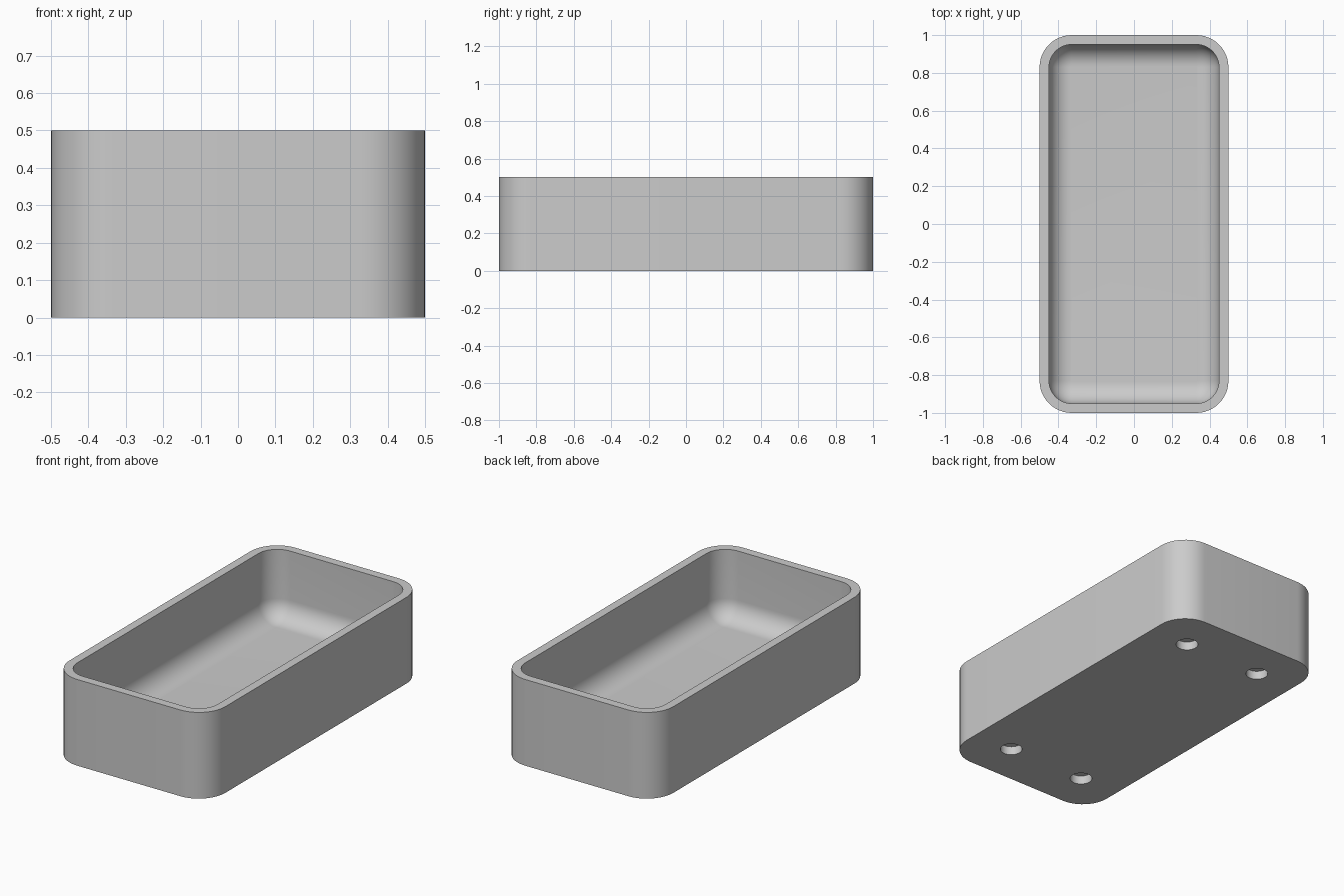
import bpy
import bmesh
from math import cos, sin, pi

cube = bpy.data.objects.get("Cube")
if cube:
    bpy.data.objects.remove(cube, do_unlink=True)

# Size of the tray
HALF_X, HALF_Y, HEIGHT = 0.5, 1.0, 0.5
WALL, FLOOR = 0.05, 0.1
CORNER, FILLET = 0.17, 0.115
STEPS = 12

grey = bpy.data.materials.new("plain grey")
grey.use_nodes = True
grey.diffuse_color = (0.6, 0.6, 0.6, 1)
grey.node_tree.nodes["Principled BSDF"].inputs["Base Color"].default_value = (0.6, 0.6, 0.6, 1)


def ring(bm, inset, z):
    """Rounded rectangle of vertices, moved inwards by inset."""
    radius = CORNER - inset
    verts = []
    for quarter, (sx, sy) in enumerate([(1, 1), (-1, 1), (-1, -1), (1, -1)]):
        for i in range(STEPS + 1):
            a = (quarter + i / STEPS) * pi / 2
            verts.append(bm.verts.new((sx * (HALF_X - CORNER) + radius * cos(a),
                                       sy * (HALF_Y - CORNER) + radius * sin(a), z)))
    return verts


# Tray: outer wall, flat rim, inner wall and rounded floor edge
profile = [(0, 0), (0, HEIGHT), (WALL, HEIGHT)]
for i in range(STEPS + 1):
    a = i / STEPS * pi / 2
    profile.append((WALL + FILLET * (1 - cos(a)), FLOOR + FILLET * (1 - sin(a))))

bm = bmesh.new()
rings = [ring(bm, inset, z) for inset, z in profile]
for low, high in zip(rings, rings[1:]):
    for i in range(len(low)):
        j = (i + 1) % len(low)
        bm.faces.new((low[i], low[j], high[j], high[i]))
bm.faces.new(rings[0][::-1])
bm.faces.new(rings[-1])
bmesh.ops.recalc_face_normals(bm, faces=bm.faces)
mesh = bpy.data.meshes.new("tray")
bm.to_mesh(mesh)
bm.free()
mesh.materials.append(grey)
tray = bpy.data.objects.new("tray", mesh)
bpy.context.collection.objects.link(tray)

# Four round recesses in the underside
for sx in (-1, 1):
    for sy in (-1, 1):
        bpy.ops.mesh.primitive_cylinder_add(vertices=32, radius=0.06, depth=0.1,
                                            location=(sx * 0.25, sy * 0.75, 0))
        cutter = bpy.context.object
        cutter.name = "recess_cutter"
        cutter.hide_render = True
        cutter.data.materials.append(grey)
        bpy.ops.object.select_all(action="DESELECT")
        tray.select_set(True)
        bpy.context.view_layer.objects.active = tray
        cut = tray.modifiers.new("recess", "BOOLEAN")
        cut.operation = "DIFFERENCE"
        cut.solver = "EXACT"
        cut.object = cutter
        bpy.ops.object.modifier_apply(modifier=cut.name)
        bpy.data.objects.remove(cutter, do_unlink=True)

bpy.ops.object.shade_smooth_by_angle(angle=pi / 6)
